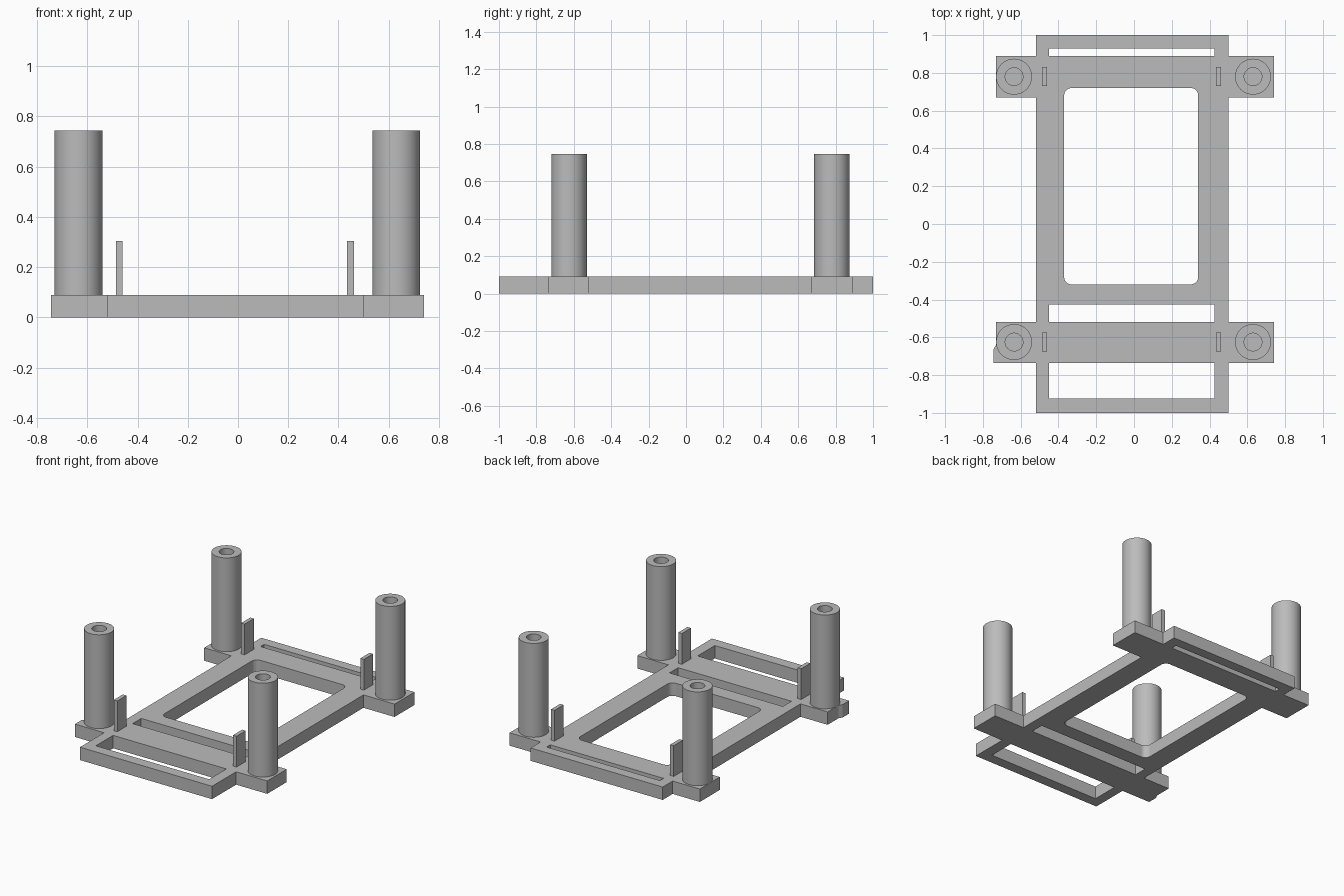
import bpy, bmesh, math
from mathutils import Matrix, Vector

cube = bpy.data.objects.get("Cube")
if cube:
    bpy.data.objects.remove(cube)

grey = bpy.data.materials.new("plain grey")
grey.use_nodes = True
grey.diffuse_color = (0.5, 0.5, 0.5, 1)
grey.node_tree.nodes["Principled BSDF"].inputs["Base Color"].default_value = (0.5, 0.5, 0.5, 1)

T = 0.09          # plate thickness
POST_Y = (0.78, -0.625)


def add_object(name, bm):
    mesh = bpy.data.meshes.new(name)
    bm.to_mesh(mesh)
    bm.free()
    mesh.materials.append(grey)
    obj = bpy.data.objects.new(name, mesh)
    bpy.context.collection.objects.link(obj)
    return obj


def rect(x0, x1, y0, y1, r=0.0, steps=6):
    """Rectangle outline, with rounded corners when r is given."""
    if not r:
        return [(x0, y0), (x1, y0), (x1, y1), (x0, y1)]
    centres = [(x1 - r, y1 - r), (x0 + r, y1 - r), (x0 + r, y0 + r), (x1 - r, y0 + r)]
    pts = []
    for q, (cx, cy) in enumerate(centres):
        for i in range(steps + 1):
            a = (q + i / steps) * math.pi / 2
            pts.append((cx + r * math.cos(a), cy + r * math.sin(a)))
    return pts


# Base plate: outer outline with tabs, and four openings
L, R, TL, TR = -0.52, 0.50, -0.73, 0.74
outline = [
    (L, -1), (R, -1), (R, -0.735), (TR, -0.735), (TR, -0.52), (R, -0.52),
    (R, 0.67), (TR, 0.67), (TR, 0.89), (R, 0.89), (R, 1), (L, 1),
    (L, 0.89), (TL, 0.89), (TL, 0.67), (L, 0.67), (L, -0.52), (TL, -0.52),
    (TL, -0.64), (-0.745, -0.665), (-0.745, -0.735), (L, -0.735),
]
openings = [
    rect(-0.37, 0.34, -0.32, 0.72, 0.04),
    rect(-0.45, 0.425, 0.89, 0.93),
    rect(-0.45, 0.425, -0.52, -0.425),
    rect(-0.45, 0.425, -0.925, -0.735),
]
bm = bmesh.new()
edges = []
for loop in [outline] + openings:
    vs = [bm.verts.new((x, y, 0)) for x, y in loop]
    edges += [bm.edges.new((vs[i - 1], vs[i])) for i in range(len(vs))]
bmesh.ops.triangle_fill(bm, edges=edges, use_beauty=True)
bmesh.ops.dissolve_limit(bm, angle_limit=0.01, verts=[], edges=bm.edges[:])
ext = bmesh.ops.extrude_face_region(bm, geom=bm.faces[:], use_keep_orig=True)
bmesh.ops.translate(bm, vec=(0, 0, T),
                    verts=[g for g in ext["geom"] if isinstance(g, bmesh.types.BMVert)])
bmesh.ops.recalc_face_normals(bm, faces=bm.faces[:])
add_object("base_plate", bm)


# Hollow posts, turned from a profile
def post(name, x, y):
    bm = bmesh.new()
    profile = [(0.095, T), (0.095, 0.745), (0.047, 0.745), (0.047, T + 0.001), (0, T + 0.001)]
    vs = [bm.verts.new((r, 0, z)) for r, z in profile]
    es = [bm.edges.new(p) for p in zip(vs, vs[1:])]
    bmesh.ops.spin(bm, geom=vs + es, cent=(0, 0, 0), axis=(0, 0, 1),
                   angle=2 * math.pi, steps=48, use_merge=True)
    bmesh.ops.remove_doubles(bm, verts=bm.verts[:], dist=1e-5)
    bmesh.ops.recalc_face_normals(bm, faces=bm.faces[:])
    obj = add_object(name, bm)
    obj.location = (x, y, 0)
    bpy.ops.object.select_all(action="DESELECT")
    obj.select_set(True)
    bpy.context.view_layer.objects.active = obj
    bpy.ops.object.shade_smooth_by_angle(angle=math.radians(35))


# Thin upright pegs beside the posts
def peg(name, x, y):
    bm = bmesh.new()
    size, height = Vector((0.027, 0.1, 0.215)), 0.305
    mat = Matrix.Translation((x, y, height - size.z / 2)) @ Matrix.Diagonal((*size, 1))
    bmesh.ops.create_cube(bm, size=1, matrix=mat)
    add_object(name, bm)


for end, y in zip(("back", "front"), POST_Y):
    for side, px, gx in (("left", 0.63, 0.448), ("right", -0.635, -0.473)):
        post(f"{end}_{side}_post", px, y)
        peg(f"{end}_{side}_peg", gx, y)
